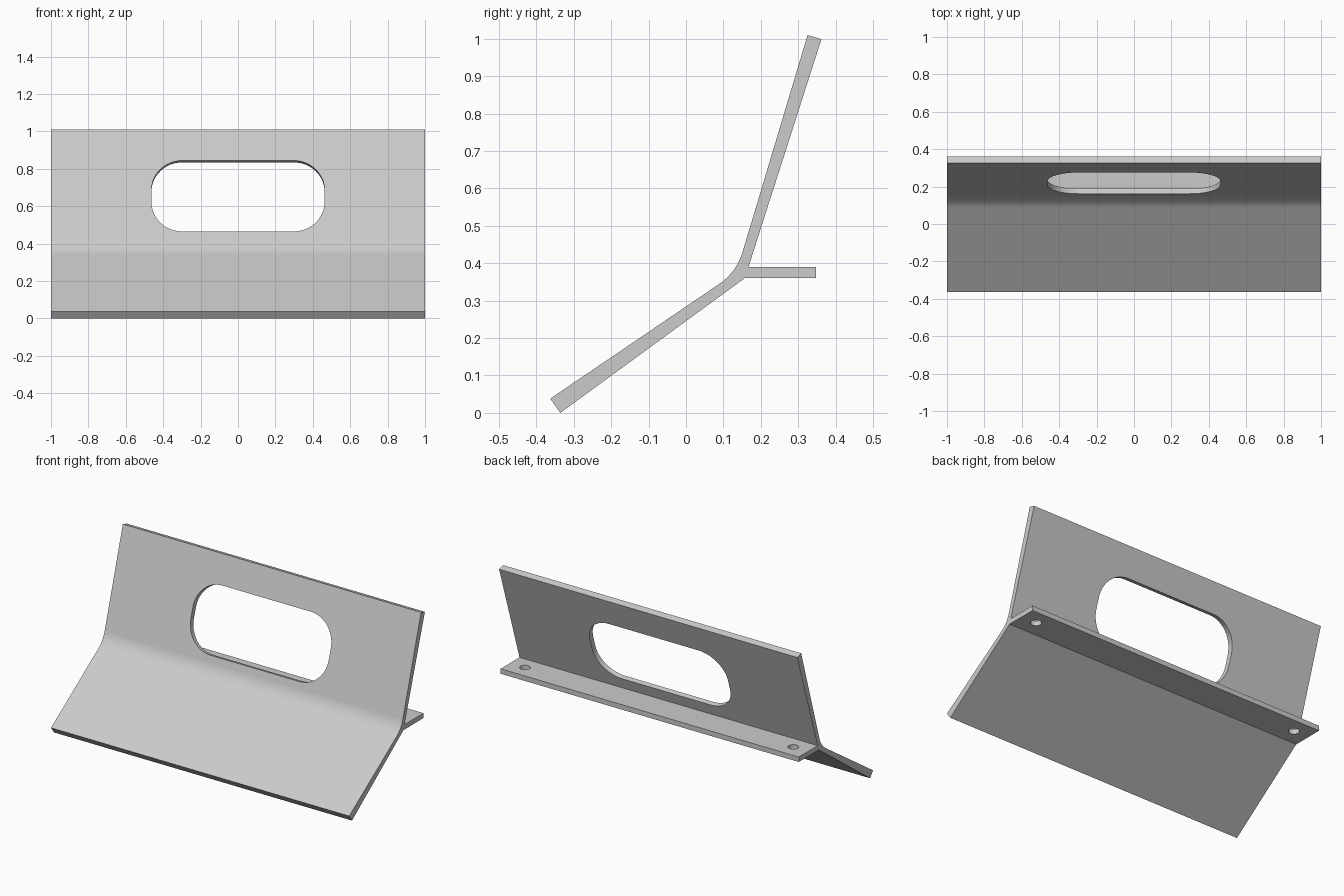
import bpy, bmesh, math
from mathutils import Matrix, Vector

cube = bpy.data.objects.get("Cube")
if cube:
    bpy.data.objects.remove(cube, do_unlink=True)

grey = bpy.data.materials.new("plain grey")
grey.use_nodes = True
colour = (0.6, 0.6, 0.6, 1)
grey.diffuse_color = colour
grey.node_tree.nodes["Principled BSDF"].inputs["Base Color"].default_value = colour


def prism(name, outline, direction):
    """Extrude a closed outline along a direction into a solid object."""
    bm = bmesh.new()
    face = bm.faces.new([bm.verts.new(p) for p in outline])
    moved = bmesh.ops.extrude_face_region(bm, geom=[face])["geom"]
    bmesh.ops.translate(bm, vec=direction,
                        verts=[v for v in moved if isinstance(v, bmesh.types.BMVert)])
    bmesh.ops.recalc_face_normals(bm, faces=bm.faces)
    mesh = bpy.data.meshes.new(name)
    bm.to_mesh(mesh)
    bm.free()
    obj = bpy.data.objects.new(name, mesh)
    mesh.materials.append(grey)
    bpy.context.collection.objects.link(obj)
    return obj


def rounded_rectangle(half_w, half_h, radius, steps=12):
    """Points of a rounded rectangle (a circle when the radius fills it)."""
    points = []
    for corner, (sx, sy) in enumerate([(1, 1), (-1, 1), (-1, -1), (1, -1)]):
        for i in range(steps + 1):
            a = math.pi / 2 * (corner + i / steps)
            p = Vector((sx * (half_w - radius) + radius * math.cos(a),
                        sy * (half_h - radius) + radius * math.sin(a), 0))
            if not points or (p - points[-1]).length > 1e-5:
                points.append(p)
    if (points[0] - points[-1]).length < 1e-5:
        points.pop()
    return points


def cut(target, name, outline, matrix, depth):
    """Cut an outline through the target, along the matrix's z axis."""
    axis = matrix.to_3x3() @ Vector((0, 0, 1))
    cutter = prism(name, [matrix @ p - axis * depth / 2 for p in outline], axis * depth)
    cutter.hide_render = True
    mod = target.modifiers.new(name, 'BOOLEAN')
    mod.operation, mod.solver, mod.object = 'DIFFERENCE', 'EXACT', cutter
    bpy.context.view_layer.objects.active = target
    bpy.ops.object.modifier_apply(modifier=name)
    bpy.data.objects.remove(cutter, do_unlink=True)


# Side profile: sloping foot, filleted bend, leaning back panel, rear shelf
foot_tip, bend, panel_top = Vector((-0.363, 0.038)), Vector((0.135, 0.376)), Vector((0.325, 1.01))
down, up = (foot_tip - bend).normalized(), (panel_top - bend).normalized()
turn = math.pi - down.angle(up)
tangent = 0.056
radius = tangent / math.tan(turn / 2)
centre = bend + (down + up).normalized() * math.hypot(tangent, radius)
start = bend + down * tangent - centre
steps = 12
fillet = [centre + Matrix.Rotation(turn * i / steps, 2) @ start for i in range(steps + 1)]
profile = [foot_tip, *fillet, panel_top, (0.362, 0.999), (0.167, 0.39),
           (0.348, 0.39), (0.348, 0.36), (0.157, 0.36), (-0.336, 0)]
bracket = prism("angled_bracket", [(-1, y, z) for y, z in profile], Vector((2, 0, 0)))

# Rounded window, square to the leaning panel
middle = bend + up * 0.291
window = Matrix.Translation((0, *middle)) @ Matrix.Rotation(math.atan2(up.y, up.x), 4, 'X')
cut(bracket, "window_cutter", rounded_rectangle(0.463, 0.198, 0.165), window, 0.2)

# Screw holes near both ends of the shelf
for side in (-1, 1):
    cut(bracket, "hole_cutter", rounded_rectangle(0.03, 0.03, 0.03, 6),
        Matrix.Translation((side * 0.9, 0.257, 0.375)), 0.1)

bpy.ops.object.select_all(action='DESELECT')
bracket.select_set(True)
bpy.context.view_layer.objects.active = bracket
bpy.ops.object.shade_smooth_by_angle(angle=math.radians(25))
weighted = bracket.modifiers.new("even_shading", 'WEIGHTED_NORMAL')
weighted.keep_sharp = True
